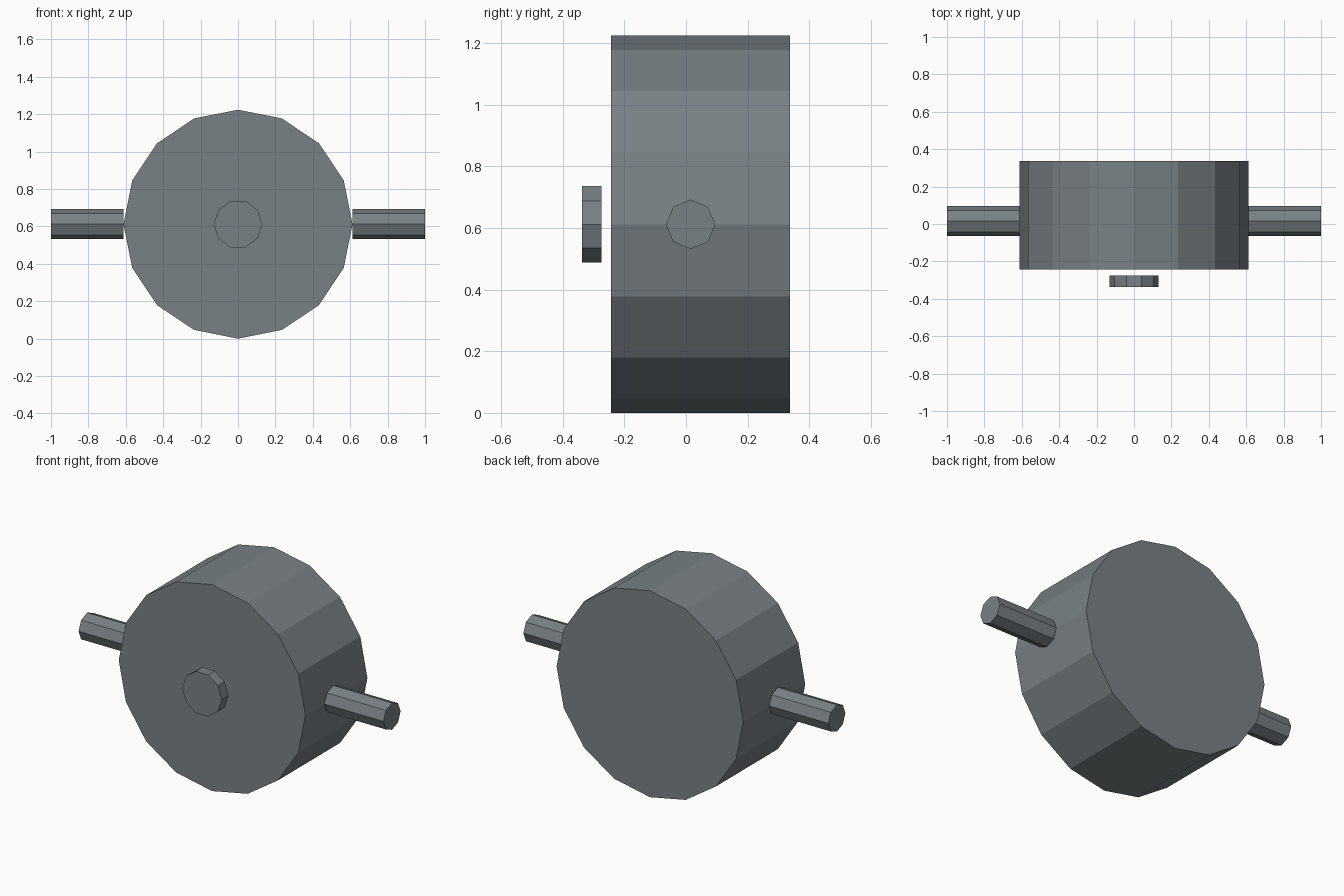
import bpy
from math import radians, cos, sin, tau
import bmesh
from mathutils import Vector

cube = bpy.data.objects.get("Cube")
if cube:
    bpy.data.objects.remove(cube, do_unlink=True)

# Single grey metal colour
GREY = (0.19, 0.22, 0.235, 1.0)
metal = bpy.data.materials.new("slate_grey_metal")
metal.use_nodes = True
metal.diffuse_color = GREY
metal.node_tree.nodes["Principled BSDF"].inputs["Base Color"].default_value = GREY


def prism(name, sides, radius, start, end, u, v):
    """Closed regular prism from start to end; its first corner lies along u."""
    start, end, u, v = (Vector(p) for p in (start, end, u, v))
    bm = bmesh.new()
    ring = [(u * cos(tau * i / sides) + v * sin(tau * i / sides)) * radius
            for i in range(sides)]
    near = [bm.verts.new(start + p) for p in ring]
    far = [bm.verts.new(end + p) for p in ring]
    bm.faces.new(near)
    bm.faces.new(far)
    for i in range(sides):
        j = (i + 1) % sides
        bm.faces.new((near[i], near[j], far[j], far[i]))
    bmesh.ops.recalc_face_normals(bm, faces=bm.faces)
    mesh = bpy.data.meshes.new(name)
    bm.to_mesh(mesh)
    bm.free()
    mesh.materials.append(metal)
    obj = bpy.data.objects.new(name, mesh)
    bpy.context.collection.objects.link(obj)
    return obj


X, Y, Z = (1, 0, 0), (0, 1, 0), (0, 0, 1)
R = 0.612        # drum radius, also the height of all axes
AXLE_Y = 0.015

# Main drum, lying with its axis front to back
prism("drum", 16, R, (0, -0.243, R), (0, 0.338, R), X, Z)

# Small disc floating just before the front face
prism("front_button", 10, 0.13, (0, -0.338, R), (0, -0.275, R), X, Z)

# Axle stubs on both sides
for side, s in (("left", 1), ("right", -1)):
    prism(side + "_axle", 8, 0.08, (s * R, AXLE_Y, R), (s, AXLE_Y, R), Y, Z)
